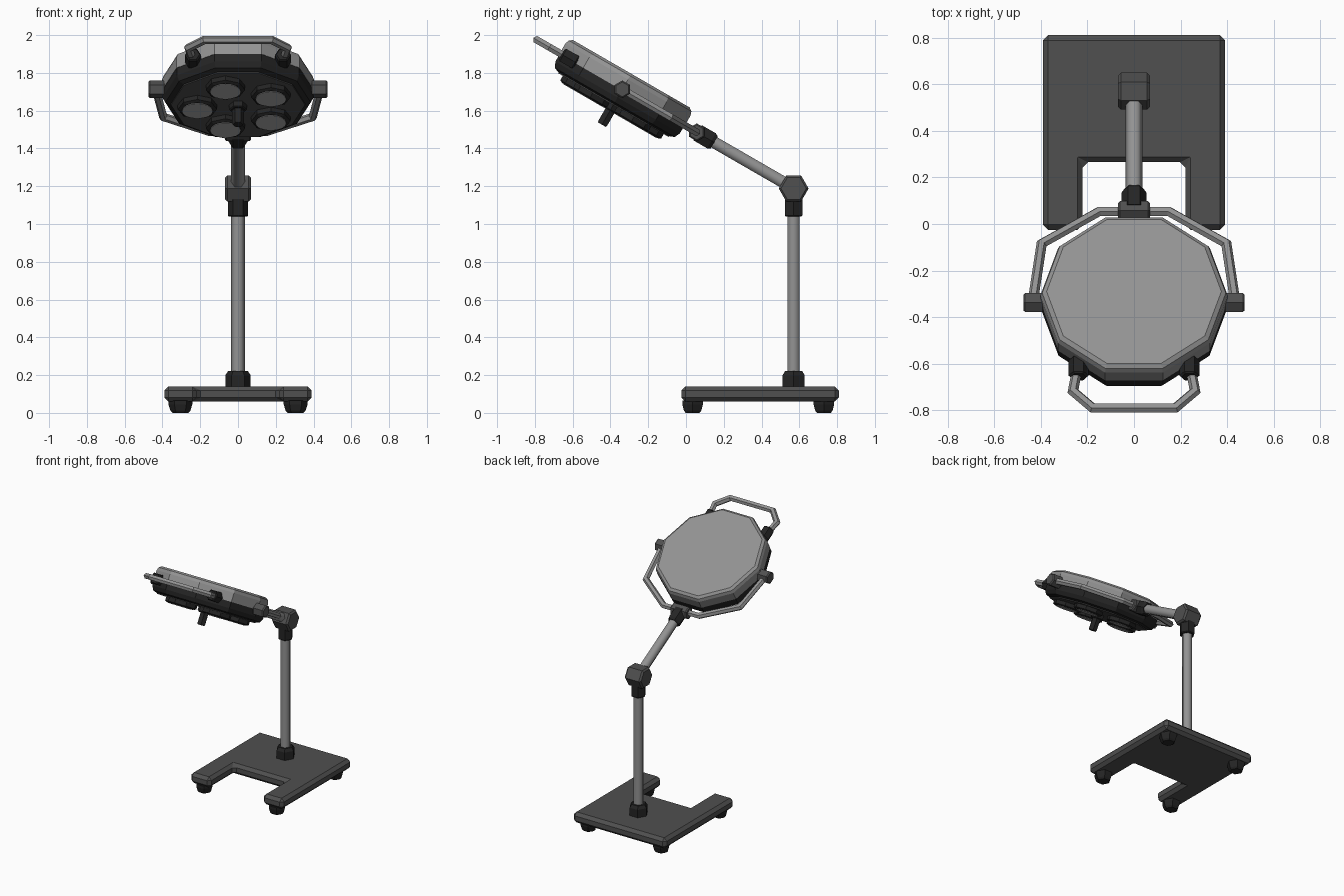
import bpy, bmesh, math
from mathutils import Matrix, Vector

if "Cube" in bpy.data.objects:
    bpy.data.objects.remove(bpy.data.objects["Cube"])

def material(name, v):
    m = bpy.data.materials.new(name)
    m.diffuse_color = (v, v, v, 1)
    m.use_nodes = True
    m.node_tree.nodes["Principled BSDF"].inputs["Base Color"].default_value = m.diffuse_color
    return m

LIGHT = material("light_grey_metal", 0.29)
GREY = material("dark_grey_plastic", 0.08)
BLACK = material("black_plastic", 0.018)
GLASS = material("pale_lens", 0.42)

def finish(name, bm, mat, matrix=Matrix(), smooth=None):
    bmesh.ops.recalc_face_normals(bm, faces=bm.faces)
    me = bpy.data.meshes.new(name)
    bm.to_mesh(me)
    bm.free()
    me.transform(matrix)
    me.materials.append(mat)
    ob = bpy.data.objects.new(name, me)
    bpy.context.collection.objects.link(ob)
    if smooth:
        bpy.ops.object.select_all(action='DESELECT')
        ob.select_set(True)
        bpy.context.view_layer.objects.active = ob
        bpy.ops.object.shade_smooth_by_angle(angle=math.radians(smooth))
    return ob

def lathe(name, profile, mat, matrix=Matrix(), n=6, phase=0.0, smooth=None):
    """Closed n-sided solid around z from (radius, z) pairs."""
    bm = bmesh.new()
    rings = []
    for r, z in profile:
        rings.append([bm.verts.new((r * math.cos(phase + i * math.tau / n),
                                    r * math.sin(phase + i * math.tau / n), z)) for i in range(n)])
    for a, b in zip(rings, rings[1:]):
        for i in range(n):
            j = (i + 1) % n
            bm.faces.new((a[i], a[j], b[j], b[i]))
    bm.faces.new(rings[0])
    bm.faces.new(rings[-1])
    return finish(name, bm, mat, matrix, smooth)

def drum(r, a, b, c):
    """Profile of a cylinder with chamfered rims."""
    return [(r - c, a), (r, a + c), (r, b - c), (r - c, b)]

def bar(name, path, r, mat, matrix):
    """Mitred hexagonal bar along a flat open path."""
    bm = bmesh.new()
    pts = [Vector((x, y, 0)) for x, y in path]
    up, rings = Vector((0, 0, 1)), []
    for i, p in enumerate(pts):
        d0 = (p - pts[max(i - 1, 0)]).normalized()
        d1 = (pts[min(i + 1, len(pts) - 1)] - p).normalized()
        t = (d0 + d1).normalized()
        side = t.cross(up)
        k = 1 / max(t.dot(d0), t.dot(d1))
        rings.append([bm.verts.new(p + side * (k * r * math.cos(a)) + up * (r * math.sin(a)))
                      for a in (q * math.tau / 6 for q in range(6))])
    for a, b in zip(rings, rings[1:]):
        for i in range(6):
            j = (i + 1) % 6
            bm.faces.new((a[i], a[j], b[j], b[i]))
    bm.faces.new(rings[0])
    bm.faces.new(rings[-1])
    return finish(name, bm, mat, matrix)

T = Matrix.Translation
ALONG_X = Matrix.Rotation(math.pi / 2, 4, 'Y')
ALONG_Y = Matrix.Rotation(-math.pi / 2, 4, 'X')
PY, HEX = 0.57, math.pi / 6

# U-shaped base
bm = bmesh.new()
half = [(0.39, 0.81), (0.39, -0.025), (0.22, -0.025), (0.22, 0.265)]
outline = half + [(-x, y) for x, y in reversed(half)]
face = bm.faces.new([bm.verts.new((x, y, 0.06)) for x, y in outline])
ext = bmesh.ops.extrude_face_region(bm, geom=[face])
bmesh.ops.translate(bm, vec=(0, 0, 0.08), verts=[v for v in ext['geom'] if isinstance(v, bmesh.types.BMVert)])
base = finish("base", bm, GREY)
bev = base.modifiers.new("bevel", 'BEVEL')
bev.width, bev.segments = 0.022, 1

# feet
for x in (-0.305, 0.305):
    for y in (0.035, 0.73):
        lathe("foot", [(0.042, 0), (0.053, 0.012), (0.063, 0.045), (0.063, 0.065)], BLACK, T((x, y, 0)))

# post with collars and elbow joint
lathe("post", [(0.037, 0.14), (0.037, 1.14)], LIGHT, T((0, PY, 0)), smooth=62)
lathe("post_bottom_collar", [(0.067, 0.135), (0.067, 0.2), (0.052, 0.222)], BLACK, T((0, PY, 0)))
lathe("post_top_collar", drum(0.054, 1.04, 1.16, 0.006), BLACK, T((0, PY, 0)))
lathe("elbow_joint", drum(0.079, -0.068, 0.068, 0.012), GREY, T((0, PY, 1.188)) @ ALONG_X, phase=HEX)

# everything below lies in the frame of the tilted head
HEAD = T((0, -0.337, 1.713)) @ Matrix.Rotation(math.radians(-30), 4, 'X')

# arm and hinge
lathe("arm", [(0.036, 0.48), (0.036, 1.04)], LIGHT, HEAD @ ALONG_Y, smooth=62)
lathe("arm_collar", [(0.053, 0.46), (0.053, 0.545), (0.042, 0.562)], BLACK, HEAD @ ALONG_Y)
lathe("yoke_hinge", drum(0.047, -0.068, 0.068, 0.008), GREY, HEAD @ T((0, 0.455, 0)) @ ALONG_X, phase=HEX)

# yoke round the back of the head, with side pivots
side = [(0.435, 0.0), (0.396, 0.292), (0.148, 0.452)]
bar("yoke", side + [(-x, y) for x, y in reversed(side)], 0.022, LIGHT, HEAD)
for sx in (-1, 1):
    lathe("yoke_pivot", drum(0.047, -0.045, 0.045, 0.008), GREY,
          HEAD @ T((sx * 0.43, 0, 0)) @ ALONG_X, phase=HEX)

# ten-sided lamp head: shell, rim, face plate
lathe("head_shell", [(0.402, -0.005), (0.402, 0.06), (0.394, 0.082), (0.375, 0.095)],
      LIGHT, HEAD, n=10)
lathe("head_rim", [(0.36, -0.09), (0.385, -0.08), (0.4, -0.05), (0.4, -0.005)], BLACK, HEAD, n=10)
lathe("face_plate", [(0.355, -0.096), (0.355, -0.085)], GREY, HEAD, n=10)

# five lamps
for i in range(5):
    a = math.pi + i * math.tau / 5
    m = HEAD @ T((0.215 * math.cos(a), 0.215 * math.sin(a), 0))
    lathe("lamp_ring", [(0.09, -0.13), (0.104, -0.122), (0.104, -0.09)], BLACK, m, n=8)
    lathe("lamp_lens", [(0.08, -0.133), (0.08, -0.125)], GLASS, m, n=16)

# centre grip
lathe("grip_collar", drum(0.047, -0.13, -0.09, 0.006), BLACK, HEAD)
lathe("grip", [(0.027, -0.216), (0.031, -0.208), (0.031, -0.12)], BLACK, HEAD)

# front handle and its clamps
side = [(0.238, -0.3), (0.262, -0.44), (0.178, -0.522)]
bar("front_handle", side + [(-x, y) for x, y in reversed(side)], 0.022, LIGHT, HEAD)
for sx in (-1, 1):
    lathe("handle_clamp", drum(0.043, -0.37, -0.28, 0.008), BLACK,
          HEAD @ T((sx * 0.238, 0, 0)) @ ALONG_Y)
